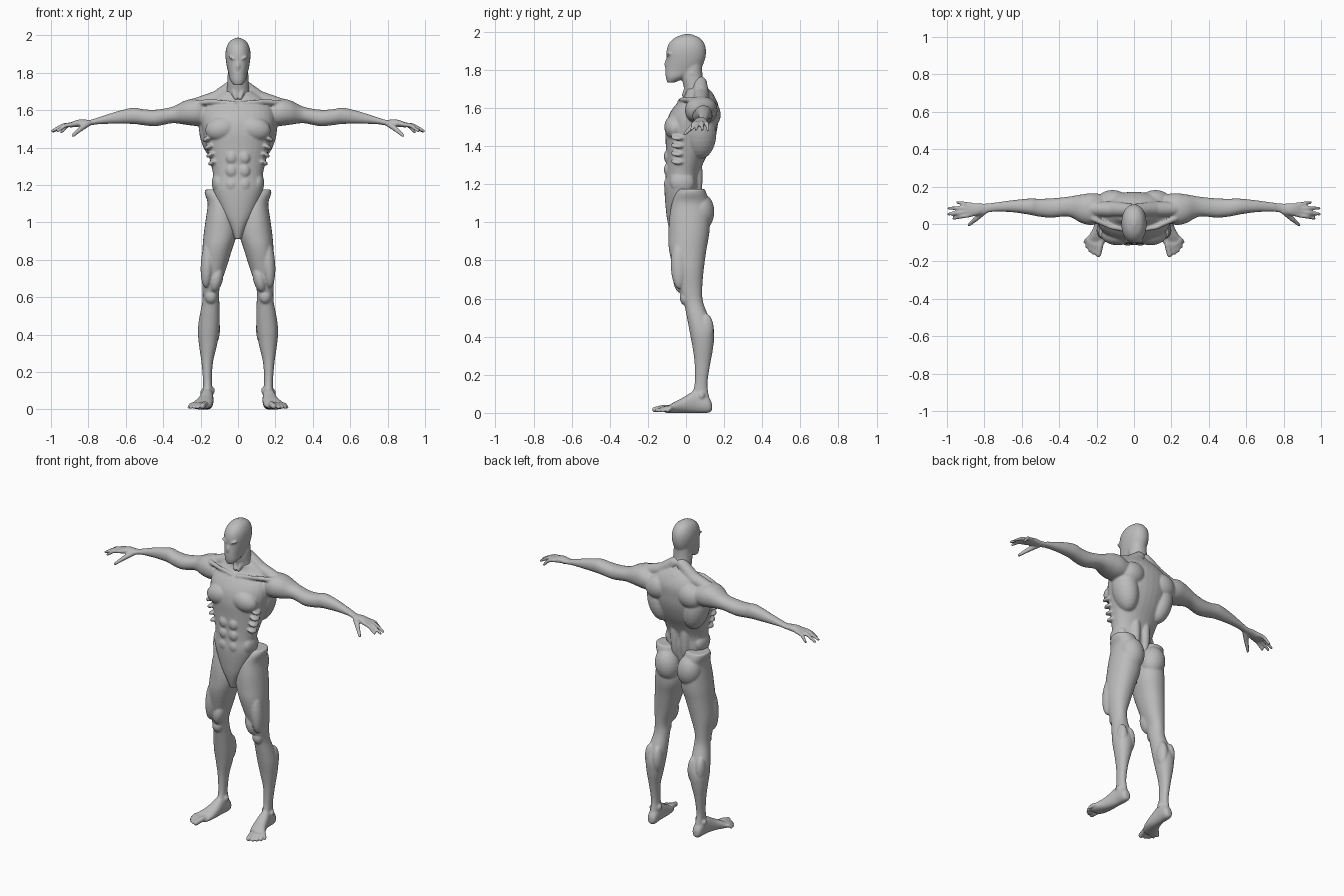
import bpy, bmesh, math
from mathutils import Vector, Matrix

skin = bpy.data.materials.new("plain grey")
skin.diffuse_color = (0.5, 0.5, 0.5, 1)


def spline(rows, steps=4):
    """Catmull-Rom refinement of section rows."""
    out = []
    for i in range(len(rows) - 1):
        p0, p1 = rows[max(i - 1, 0)], rows[i]
        p2, p3 = rows[i + 1], rows[min(i + 2, len(rows) - 1)]
        for k in range(steps):
            t = k / steps
            out.append([0.5 * (2 * b + (c - a) * t + (2 * a - 5 * b + 4 * c - d) * t * t
                               + (3 * b - a - 3 * c + d) * t ** 3)
                        for a, b, c, d in zip(p0, p1, p2, p3)])
    return out + [list(rows[-1])]


def loft(bm, axis, rows, side=1, n=32, e=0.92):
    """Closed body through rows (position, min u, max u, min v, max v)."""
    rings = []
    for t, u0, u1, v0, v1 in spline(rows):
        ring = []
        for k in range(n):
            c, s = math.cos(math.tau * k / n), math.sin(math.tau * k / n)
            u = (u0 + u1) / 2 + (u1 - u0) / 2 * math.copysign(abs(c) ** e, c)
            v = (v0 + v1) / 2 + (v1 - v0) / 2 * math.copysign(abs(s) ** e, s)
            x, y, z = {"x": (t, u, v), "y": (u, t, v), "z": (u, v, t)}[axis]
            ring.append(bm.verts.new((x * side, y, max(z, 0.0))))
        rings.append(ring)
    for a, b in zip(rings, rings[1:]):
        for k in range(n):
            bm.faces.new((a[k], a[(k + 1) % n], b[(k + 1) % n], b[k]))
    bm.faces.new(rings[0])
    bm.faces.new(rings[-1])


def blob(bm, centre, radii, side=1, tilt=0):
    """Ellipsoid muscle, tilted in the frontal plane."""
    m = (Matrix.Diagonal((side, 1, 1, 1)) @ Matrix.Translation(centre)
         @ Matrix.Rotation(math.radians(tilt), 4, "Y") @ Matrix.Diagonal((*radii, 1)))
    bmesh.ops.create_uvsphere(bm, u_segments=24, v_segments=14, radius=1, matrix=m)


def limb(bm, points, radii, side=1):
    """Chain of tapered round segments with rounded joints."""
    pts = [Vector((p[0] * side, p[1], p[2])) for p in points]
    for p, r in zip(pts, radii):
        bmesh.ops.create_uvsphere(bm, u_segments=14, v_segments=8, radius=r,
                                  matrix=Matrix.Translation(p))
    for a, b, ra, rb in zip(pts, pts[1:], radii, radii[1:]):
        m = Matrix.Translation((a + b) / 2) @ (b - a).to_track_quat("Z", "Y").to_matrix().to_4x4()
        bmesh.ops.create_cone(bm, cap_ends=True, segments=14, radius1=ra, radius2=rb,
                              depth=(b - a).length, matrix=m)


def finish(bm, name, smooth):
    """Fuse the overlapping masses into one smooth skin."""
    bmesh.ops.recalc_face_normals(bm, faces=bm.faces)
    me = bpy.data.meshes.new(name)
    bm.to_mesh(me)
    bm.free()
    me.materials.append(skin)
    for p in me.polygons:
        p.use_smooth = True
    ob = bpy.data.objects.new(name, me)
    bpy.context.collection.objects.link(ob)
    rm = ob.modifiers.new("fuse", "REMESH")
    rm.mode, rm.voxel_size, rm.use_smooth_shade = "VOXEL", 0.006, True
    sm = ob.modifiers.new("soften", "SMOOTH")
    sm.factor, sm.iterations = 0.5, smooth


# Head and neck
bm = bmesh.new()
loft(bm, "z", [(1.733, -.022, .022, -.098, -.06), (1.76, -.042, .042, -.106, .0),
               (1.80, -.052, .052, -.108, .07), (1.85, -.063, .063, -.103, .098),
               (1.90, -.067, .067, -.102, .105), (1.94, -.060, .060, -.088, .095),
               (1.97, -.042, .042, -.055, .068), (1.987, -.010, .010, -.01, .025)])
loft(bm, "z", [(1.62, -.085, .085, .0, .15), (1.67, -.072, .072, -.005, .145),
               (1.71, -.060, .060, -.012, .11), (1.76, -.056, .056, -.022, .088),
               (1.83, -.052, .052, -.02, .085)])
blob(bm, (0, -.100, 1.83), (.011, .014, .026))
for s in (1, -1):
    blob(bm, (.028, -.088, 1.876), (.027, .016, .007), s, -22)
    limb(bm, [(.045, .03, 1.78), (.012, -.012, 1.665)], [.014, .011], s)
finish(bm, "head", 3)

# Torso with chest, back and belly muscles
bm = bmesh.new()
loft(bm, "z", [(.91, -.018, .018, -.07, .02), (.98, -.05, .05, -.092, .03),
               (1.05, -.09, .09, -.104, .05), (1.17, -.132, .132, -.113, .068),
               (1.25, -.133, .133, -.106, .07), (1.32, -.147, .147, -.104, .095),
               (1.40, -.168, .168, -.106, .135), (1.48, -.188, .188, -.108, .162),
               (1.55, -.198, .198, -.095, .17), (1.61, -.188, .188, -.06, .17),
               (1.66, -.14, .14, -.01, .15), (1.70, -.08, .08, .0, .12)])
for s in (1, -1):
    blob(bm, (.088, -.058, 1.50), (.088, .056, .065), s, 12)
    blob(bm, (.13, .075, 1.47), (.075, .085, .14), s, 12)
    blob(bm, (.115, .12, 1.565), (.085, .062, .075), s, 20)
    blob(bm, (.036, .055, 1.24), (.030, .032, .15), s)
    blob(bm, (.105, -.02, 1.21), (.035, .065, .06), s)
    for z in (1.20, 1.275, 1.345):
        blob(bm, (.034, -.097, z), (.030, .019, .034), s)
    for k in range(4):
        blob(bm, (.135 + .01 * k, -.045, 1.32 + .042 * k), (.028, .035, .013), s, 25)
    limb(bm, [(.025, .075, 1.73), (.11, .08, 1.663), (.23, .08, 1.625)], [.036, .042, .038], s)
    limb(bm, [(.02, -.032, 1.635), (.12, -.018, 1.645), (.22, .03, 1.64)], [.013, .012, .016], s)

    # Arm
    loft(bm, "x", [(.15, .02, .155, 1.52, 1.63), (.22, -.005, .165, 1.515, 1.66),
                   (.28, .005, .158, 1.522, 1.652), (.35, .04, .146, 1.53, 1.618),
                   (.44, .034, .137, 1.514, 1.602), (.51, .04, .135, 1.52, 1.605),
                   (.56, .05, .136, 1.526, 1.613), (.65, .063, .127, 1.527, 1.592),
                   (.74, .066, .115, 1.525, 1.563), (.79, .06, .109, 1.518, 1.548),
                   (.84, .045, .110, 1.512, 1.551), (.88, .040, .112, 1.508, 1.540),
                   (.905, .045, .108, 1.508, 1.528)], s)
    # Fingers and thumb
    for y0, y1, x1, z1 in ((.050, .030, .965, 1.488), (.068, .052, .993, 1.488),
                           (.085, .085, .990, 1.485), (.102, .116, .945, 1.483)):
        limb(bm, [(.87, y0, 1.526), ((.87 + x1) / 2 + .005, (y0 + y1) / 2, 1.518),
                  (x1, y1, z1)], [.0125, .0115, .008], s)
    limb(bm, [(.80, .068, 1.53), (.845, .028, 1.497), (.883, -.006, 1.463)],
         [.017, .014, .0085], s)
finish(bm, "torso_and_arms", 4)

# Legs with hip rim, buttocks, calves and feet
bm = bmesh.new()
for s in (1, -1):
    loft(bm, "z", [(1.175, .04, .178, -.035, .098), (1.15, .03, .177, -.055, .108),
                   (1.10, .02, .162, -.074, .12), (1.02, .01, .172, -.088, .125),
                   (.94, .006, .183, -.092, .122), (.86, .03, .19, -.09, .108),
                   (.75, .064, .196, -.066, .093), (.65, .098, .19, -.038, .085),
                   (.58, .10, .19, -.012, .09), (.50, .098, .205, .005, .12),
                   (.42, .10, .215, .02, .147), (.34, .113, .208, .035, .142),
                   (.25, .134, .195, .046, .126), (.15, .14, .187, .045, .112),
                   (.08, .135, .188, .03, .122), (.03, .14, .186, .05, .13)], s)
    blob(bm, (.080, .075, 1.055), (.077, .074, .10), s, 8)
    blob(bm, (.145, -.005, .605), (.033, .028, .04), s)
    blob(bm, (.115, -.022, .70), (.035, .045, .075), s, -12)
    blob(bm, (.163, -.035, .78), (.036, .045, .13), s, -4)
    blob(bm, (.128, .105, .43), (.032, .042, .085), s)
    blob(bm, (.182, .105, .44), (.030, .040, .08), s)
    blob(bm, (.138, .075, .10), (.014, .02, .02), s)
    blob(bm, (.19, .08, .09), (.012, .018, .018), s)
    # Foot and toes
    loft(bm, "y", [(.136, .145, .178, .012, .05), (.115, .132, .192, .0, .085),
                   (.05, .132, .198, .0, .115), (-.02, .132, .218, .0, .078),
                   (-.07, .14, .245, .0, .052), (-.10, .155, .25, .0, .034),
                   (-.115, .17, .245, .004, .025)], s)
    for x0, x1, y1, r in ((.172, .190, -.163, .017), (.196, .217, -.155, .012),
                          (.213, .236, -.142, .0115), (.228, .252, -.122, .011),
                          (.238, .262, -.096, .0105)):
        limb(bm, [(x0, -.07, .026), ((x0 + x1) / 2, (y1 - .07) / 2, .026), (x1, y1, r)],
             [r, r, r * .9], s)
finish(bm, "legs", 3)
